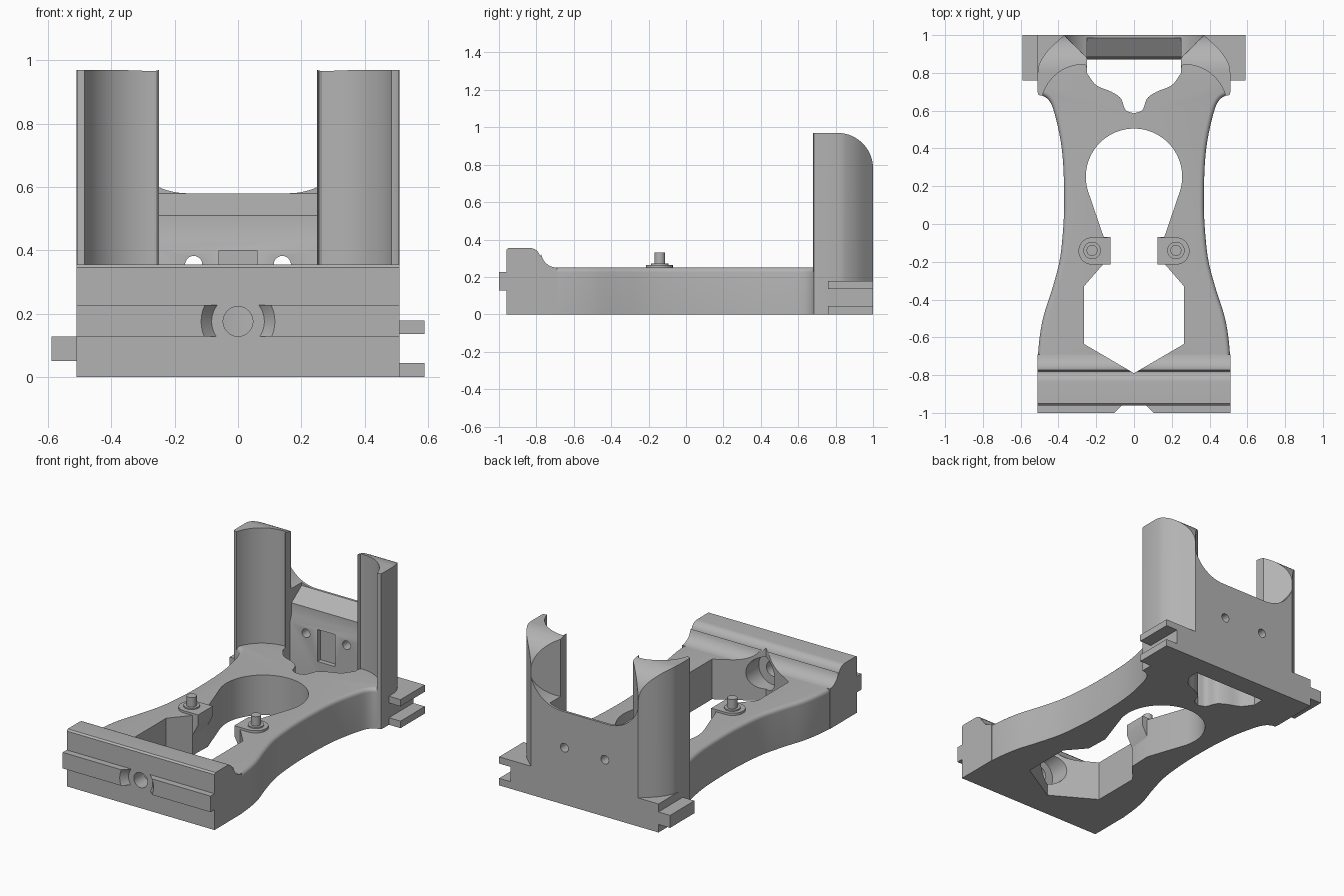
import bpy, bmesh, math
from mathutils import Vector

cube = bpy.data.objects.get("Cube")
if cube:
    bpy.data.objects.remove(cube)

grey = bpy.data.materials.new("plain grey")
grey.use_nodes = True
GREY = (0.45, 0.45, 0.45, 1)
grey.diffuse_color = GREY
grey.node_tree.nodes["Principled BSDF"].inputs["Base Color"].default_value = GREY


def prism(name, pts, axis, lo, hi, bevel=0):
    """Extrude a flat outline along an axis; z takes (x,y), y takes (x,z), x takes (y,z)."""
    place = {"z": lambda a, b, t: (a, b, t),
             "y": lambda a, b, t: (a, t, b),
             "x": lambda a, b, t: (t, a, b)}[axis]
    bm = bmesh.new()
    low, high = ([bm.verts.new(place(a, b, t)) for a, b in pts] for t in (lo, hi))
    n = len(pts)
    bm.faces.new(low)
    top = bm.faces.new(high)
    for i in range(n):
        j = (i + 1) % n
        bm.faces.new((low[i], low[j], high[j], high[i]))
    bmesh.ops.recalc_face_normals(bm, faces=bm.faces[:])
    if bevel:
        bmesh.ops.bevel(bm, geom=list(top.edges), offset=bevel, segments=5,
                        profile=0.5, affect="EDGES", clamp_overlap=True)
    mesh = bpy.data.meshes.new(name)
    bm.to_mesh(mesh)
    bm.free()
    mesh.materials.append(grey)
    ob = bpy.data.objects.new(name, mesh)
    bpy.context.collection.objects.link(ob)
    return ob


def box(name, x0, x1, y0, y1, z0, z1):
    return prism(name, [(x0, y0), (x1, y0), (x1, y1), (x0, y1)], "z", z0, z1)


def arc(cx, cy, r, a0, a1, n=24):
    return [(cx + r * math.cos(math.radians(a0 + (a1 - a0) * i / n)),
             cy + r * math.sin(math.radians(a0 + (a1 - a0) * i / n))) for i in range(n + 1)]


def disc(name, cx, cy, r, axis, lo, hi):
    return prism(name, arc(cx, cy, r, 0, 360, 40)[:-1], axis, lo, hi)


def mirrored(right):
    """Complete an outline from its +x half, listed from centre to centre."""
    return right + [(-x, y) for x, y in reversed(right) if abs(x) > 1e-4]


def smooth_path(p, steps=6):
    p = [Vector(q) for q in p]
    p = [2 * p[0] - p[1]] + p + [2 * p[-1] - p[-2]]
    out = []
    for a, b, c, d in zip(p, p[1:], p[2:], p[3:]):
        for i in range(steps):
            t = i / steps
            out.append(tuple(0.5 * (2 * b + (c - a) * t + (2 * a - 5 * b + 4 * c - d) * t * t
                                    + (3 * b - a - 3 * c + d) * t ** 3)))
    return out + [tuple(p[-2])]


def carve(ob, cutters, operation="DIFFERENCE"):
    for c in cutters:
        c.hide_render = True
        m = ob.modifiers.new("carve", "BOOLEAN")
        m.operation, m.solver, m.object = operation, "EXACT", c
    bpy.context.view_layer.update()
    ev = ob.evaluated_get(bpy.context.evaluated_depsgraph_get())
    mesh = bpy.data.meshes.new_from_object(ev)
    ob.modifiers.clear()
    ob.data = mesh


parts, cutters = [], []

# Waisted deck
side = smooth_path([(0.51, -0.8), (0.505, -0.65), (0.482, -0.5), (0.435, -0.35), (0.395, -0.2),
                    (0.377, -0.05), (0.37, 0.1), (0.374, 0.3), (0.39, 0.45), (0.425, 0.6),
                    (0.455, 0.66), (0.5, 0.69), (0.51, 0.73), (0.5, 0.8)])
deck = prism("deck", mirrored(side + [(0.38, 0.9)]), "z", 0, 0.25, bevel=0.035)

# Raised front bar with a swept rear
bar = prism("front_bar", [(-0.96, 0), (-0.96, 0.345), (-0.95, 0.355)]
            + arc(-0.835, 0.3, 0.055, 90, 10, 8)
            + arc(-0.69, 0.335, 0.085, 190, 270, 8) + [(-0.69, 0)], "x", -0.51, 0.51)

# Openings through the deck
opening = prism("opening_cutter", mirrored(
    [(0, -0.79), (0.265, -0.635), (0.265, -0.33), (0.165, -0.215), (0.16, -0.07)]
    + arc(0, 0.25, 0.255, -18, 90)), "z", -0.1, 0.5)
gap = prism("gap_cutter", mirrored(smooth_path(
    [(0, 0.585), (0.045, 0.605), (0.07, 0.665), (0.12, 0.7), (0.2, 0.735), (0.25, 0.8)])
    + [(0.25, 0.91)]), "z", -0.1, 0.5)
bore = disc("bore_cutter", 0, 0.175, 0.047, "y", -1.1, -0.6)
counterbore = disc("counterbore_cutter", 0, 0.175, 0.1, "y", -0.86, -0.6)
carve(deck, [opening, gap, counterbore])
carve(bar, [opening, bore, counterbore])
cutters += [opening, gap, bore, counterbore]
parts += [deck, bar]

# Front tongue, split by a tapered round recess
tongue = box("front_tongue", -0.51, 0.51, -1, -0.955, 0.127, 0.227)
bpy.ops.mesh.primitive_cone_add(vertices=48, radius1=0.125, radius2=0.075, depth=0.06,
                                location=(0, -0.98, 0.175), rotation=(-math.pi / 2, 0, 0))
recess = bpy.context.object
recess.name = "recess_cutter"
carve(tongue, [recess])
cutters.append(recess)
parts.append(tongue)

# Rear panel with curved saddle, sloped front and two holes
panel = prism("rear_panel", mirrored([(0, 0), (0.37, 0), (0.37, 0.74)]
              + arc(0.16, 0.8, 0.22, -20, -90, 14) + [(0, 0.58)]), "y", 0.87, 1)
slope = prism("slope_cutter", [(0.985, 0.75), (0.985, 0.58), (0.885, 0.51), (0.885, 0.44),
                               (0.87, 0.4), (0.8, 0.4), (0.8, 0.75)], "x", -0.25, 0.25)
notch = box("notch_cutter", -0.06, 0.06, 0.8, 0.9, 0.2, 0.4)
holes = [disc("hole_cutter", s * 0.14, 0.355, 0.027, "y", 0.8, 1.1) for s in (1, -1)]
carve(panel, [slope, notch] + holes)
cutters += [slope, notch] + holes
parts.append(panel)

# Rounded rear top shared by both posts
rear_round = prism("post_round", [(0.5, -0.1), (0.5, 0.97)] + arc(0.81, 0.78, 0.19, 90, 0)
                   + [(1, -0.1)], "x", -0.7, 0.7)
cutters.append(rear_round)
post_plan = ([(0.25, 0.88), (0.25, 0.82), (0.256, 0.84)] + arc(0.265, 0.616, 0.229, 90, 16)
             + [(0.495, 0.68), (0.508, 0.685), (0.51, 0.7)]
             + smooth_path([(0.51, 0.8), (0.5, 0.85), (0.455, 0.92), (0.37, 1)]))

for s, label in ((1, "left"), (-1, "right")):
    # Hollow-faced post
    post = prism(label + "_post", [(s * x, y) for x, y in post_plan], "z", 0, 0.97)
    carve(post, [rear_round], "INTERSECT")
    # Foot block behind the deck
    foot = box(label + "_foot", *sorted((s * 0.25, s * 0.51)), 0.86, 1, 0, 0.178)
    heel = box(label + "_heel", *sorted((s * 0.47, s * 0.51)), 0.75, 0.9, 0, 0.178)
    # Pin pad with sloped support
    support = prism(label + "_pad_support", [(s * x, z) for x, z in
                    [(0.125, 0.25), (0.125, 0.2), (0.2, 0.06), (0.28, 0.06), (0.28, 0.25)]],
                    "y", -0.215, -0.07)
    pad = prism(label + "_pad", [(s * x, y) for x, y in
                [(0.125, -0.07), (0.125, -0.215)] + arc(0.222, -0.143, 0.072, -90, 90)],
                "z", 0.245, 0.264)
    collar = disc(label + "_pin_collar", s * 0.222, -0.14, 0.046, "z", 0.26, 0.272)
    pin = disc(label + "_pin", s * 0.222, -0.14, 0.029, "z", 0.26, 0.33)
    parts += [post, foot, heel, support, pad, collar, pin]

# Interlocking side rails: two on one side, one on the other
for name, x0, x1, z0, z1 in (("upper_rail", 0.5, 0.59, 0.136, 0.178),
                             ("lower_rail", 0.5, 0.59, 0, 0.044),
                             ("single_rail", -0.59, -0.5, 0.05, 0.128)):
    parts.append(box(name, x0, x1, 0.76, 1, z0, z1))

for c in cutters:
    bpy.data.objects.remove(c)

# Smooth shading on curved faces
bpy.ops.object.select_all(action="DESELECT")
for ob in parts:
    ob.select_set(True)
bpy.context.view_layer.objects.active = deck
bpy.ops.object.shade_smooth_by_angle(angle=math.radians(30))
